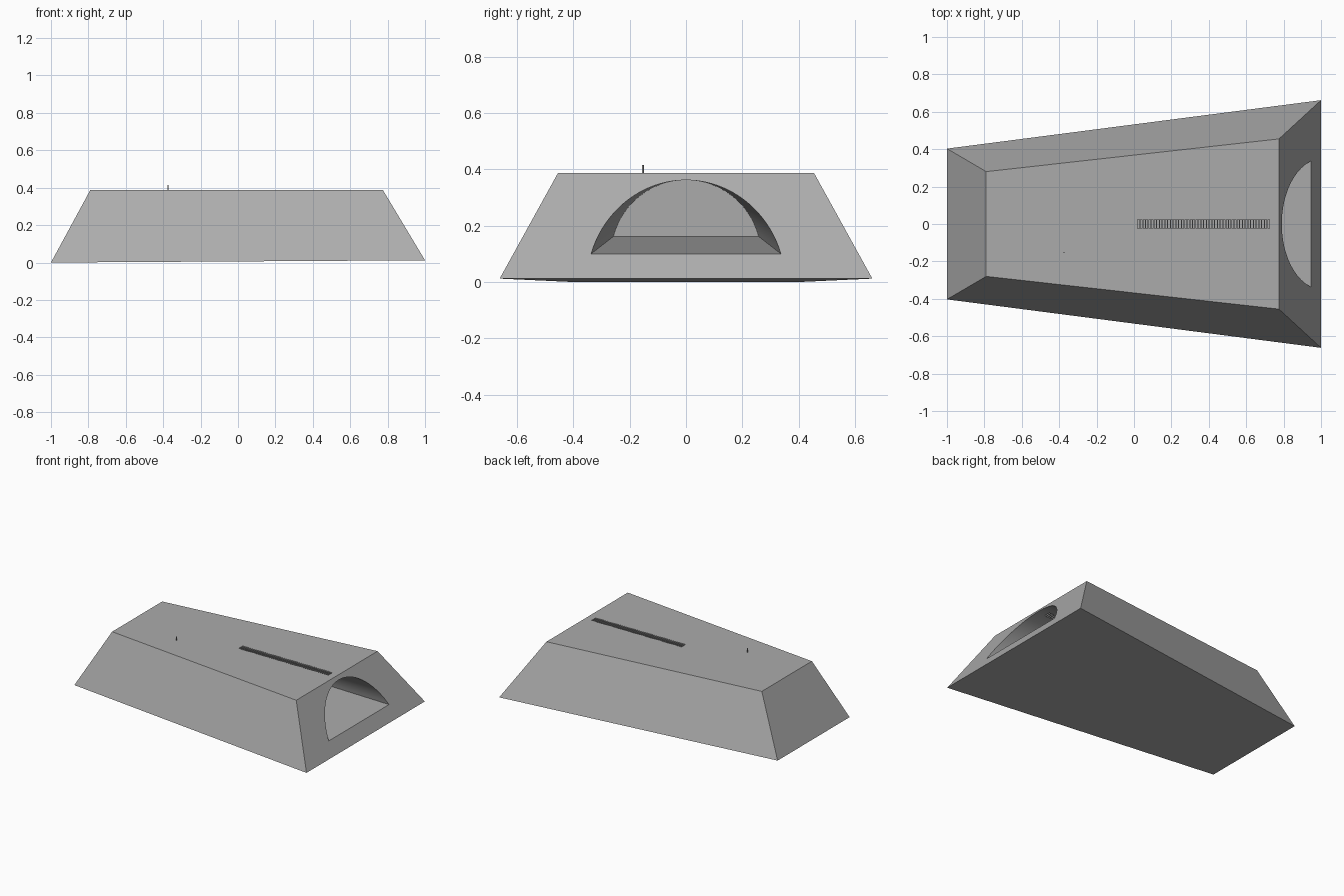
import bpy, bmesh, math

if "Cube" in bpy.data.objects:
    bpy.data.objects.remove(bpy.data.objects["Cube"])

# Mid-dark grey for every part
grey = bpy.data.materials.new("dark_grey")
grey.diffuse_color = (0.41, 0.41, 0.41, 1)
grey.use_nodes = True
grey.node_tree.nodes["Principled BSDF"].inputs["Base Color"].default_value = grey.diffuse_color


def mesh_object(name, bm):
    bmesh.ops.recalc_face_normals(bm, faces=bm.faces[:])
    mesh = bpy.data.meshes.new(name)
    bm.to_mesh(mesh)
    bm.free()
    mesh.materials.append(grey)
    obj = bpy.data.objects.new(name, mesh)
    bpy.context.collection.objects.link(obj)
    return obj


def loft(name, ring_a, ring_b):
    """Closed solid between two matching outlines."""
    bm = bmesh.new()
    a = [bm.verts.new(p) for p in ring_a]
    b = [bm.verts.new(p) for p in ring_b]
    n = len(a)
    bm.faces.new(a)
    bm.faces.new(b)
    for i in range(n):
        j = (i + 1) % n
        bm.faces.new((a[i], a[j], b[j], b[i]))
    return mesh_object(name, bm)


def add_box(bm, x0, x1, y0, y1, z0, z1):
    for v in bmesh.ops.create_cube(bm, size=1)["verts"]:
        v.co = (x1 if v.co.x > 0 else x0,
                y1 if v.co.y > 0 else y0,
                z1 if v.co.z > 0 else z0)


def cut(target, cutter):
    cutter.hide_render = True
    mod = target.modifiers.new("cut", "BOOLEAN")
    mod.operation = "DIFFERENCE"
    mod.solver = "EXACT"
    mod.object = cutter
    bpy.context.view_layer.objects.active = target
    bpy.ops.object.modifier_apply(modifier=mod.name)
    bpy.data.objects.remove(cutter)


# Tapered wedge body
body = loft(
    "body",
    [(-1, -0.403, 0), (1, -0.662, 0.012), (1, 0.662, 0.012), (-1, 0.403, 0)],
    [(-0.79, -0.28, 0.387), (0.775, -0.455, 0.387),
     (0.775, 0.455, 0.387), (-0.79, 0.28, 0.387)])


# Arched tunnel that narrows inwards, with a level crown
def arch(x, crown=0.362, steps=40):
    s = 0.765 + 0.248 * x
    w, h = 0.337 * s, 0.262 * s
    r = (w * w + h * h) / (2 * h)
    end = math.acos((r - h) / r)
    angles = [-end + 2 * end * i / steps for i in range(steps + 1)]
    return [(x, r * math.sin(a), crown - r + r * math.cos(a)) for a in angles]


cut(body, loft("tunnel_cutter", arch(0.0), arch(1.1)))

# Row of fine slots through the roof
bm = bmesh.new()
count, start, end = 48, 0.02, 0.73
pitch = (end - start) / count
for i in range(count):
    x = start + i * pitch
    add_box(bm, x, x + pitch * 0.6, -0.024, 0.024, 0.34, 0.42)
cut(body, mesh_object("slot_cutter", bm))

# Smooth the arch, keep the edges sharp
bpy.ops.object.select_all(action="DESELECT")
body.select_set(True)
bpy.context.view_layer.objects.active = body
bpy.ops.object.shade_smooth_by_angle(angle=math.radians(25))

# Small upright pin on the roof
bpy.ops.mesh.primitive_cylinder_add(
    vertices=12, radius=0.003, depth=0.04, location=(-0.375, -0.153, 0.395))
pin = bpy.context.object
pin.name = "roof_pin"
pin.data.materials.append(grey)
